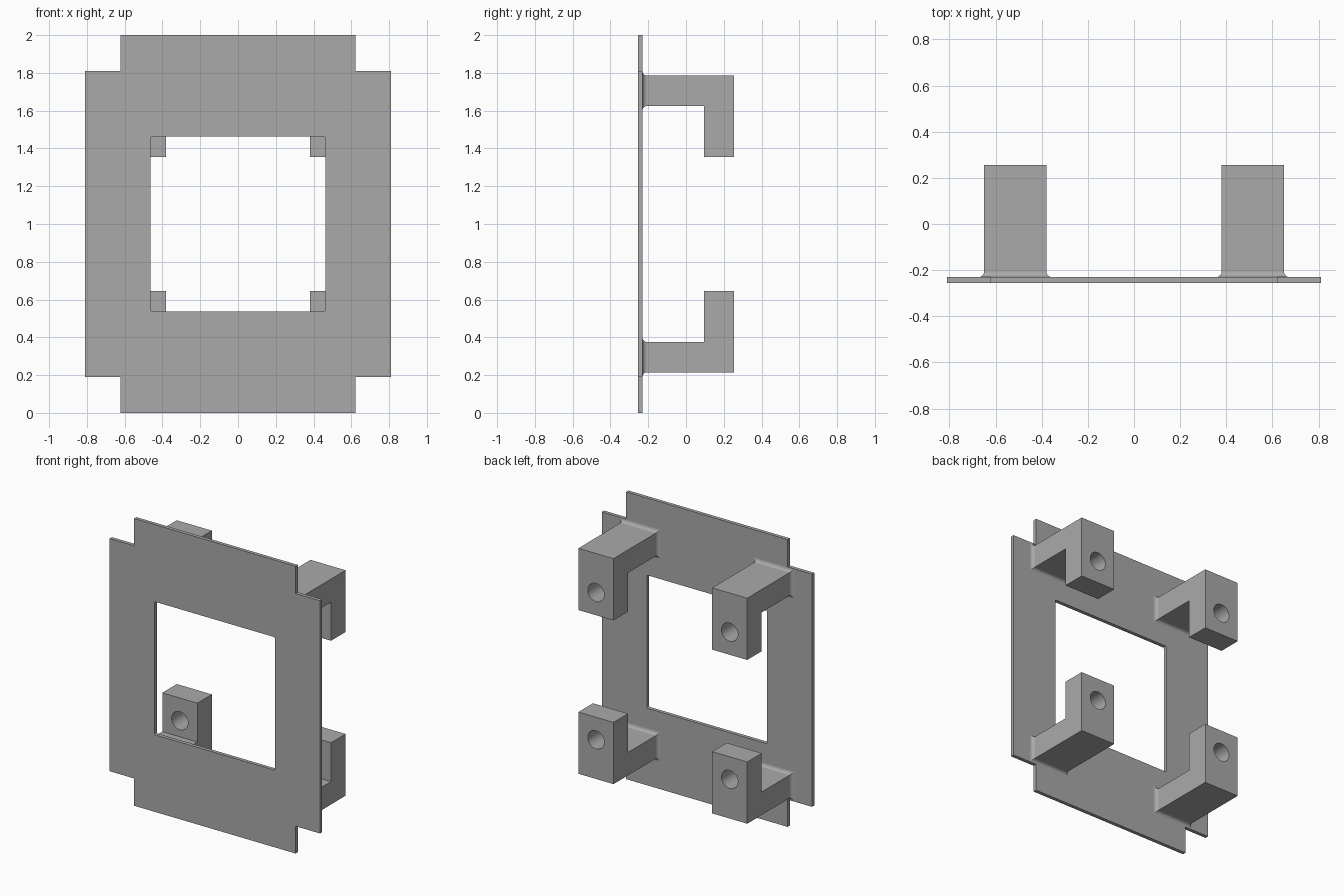
import bpy, bmesh, math
from mathutils import Matrix

cube = bpy.data.objects.get("Cube")
if cube:
    bpy.data.objects.remove(cube, do_unlink=True)

grey = bpy.data.materials.new("plain_grey")
grey.use_nodes = True
grey.diffuse_color = (0.4, 0.4, 0.4, 1)
grey.node_tree.nodes["Principled BSDF"].inputs["Base Color"].default_value = grey.diffuse_color


def add_object(name, data):
    obj = bpy.data.objects.new(name, data)
    bpy.context.scene.collection.objects.link(obj)
    return obj


def mesh_from(bm, name):
    bmesh.ops.recalc_face_normals(bm, faces=bm.faces)
    mesh = bpy.data.meshes.new(name)
    bm.to_mesh(mesh)
    bm.free()
    mesh.materials.append(grey)
    return mesh


def evaluated_mesh(obj, name):
    deps = bpy.context.evaluated_depsgraph_get()
    mesh = bpy.data.meshes.new_from_object(obj.evaluated_get(deps))
    mesh.name = name
    return mesh


# Face plate: notched outline with a window, drawn as a filled curve
PLATE_BACK, PLATE_FRONT = -0.23, -0.255
quarter = [(0.81, 0), (0.81, 0.81), (0.622, 0.81), (0.622, 1)]
right_half = [(x, -z) for x, z in reversed(quarter[1:])] + quarter
outline = right_half + [(-x, -z) for x, z in right_half]

window = []
W, R = 0.463, 0.01
for q in range(4):
    mid = math.radians(45 + 90 * q)
    cx, cz = [math.copysign(W - R, f(mid)) for f in (math.cos, math.sin)]
    for step in range(5):
        a = math.radians(90 * q + 22.5 * step)
        window.append((cx + R * math.cos(a), cz + R * math.sin(a)))

curve = bpy.data.curves.new("plate_outline", "CURVE")
curve.dimensions = "2D"
curve.fill_mode = "BOTH"
curve.extrude = (PLATE_BACK - PLATE_FRONT) / 2
for points in (outline, window):
    spline = curve.splines.new("POLY")
    spline.points.add(len(points) - 1)
    for p, (x, z) in zip(spline.points, points):
        p.co = (x, z, 0, 1)
    spline.use_cyclic_u = True
sketch = add_object("plate_sketch", curve)
bpy.context.view_layer.update()
plate_mesh = evaluated_mesh(sketch, "face_plate")
bpy.data.objects.remove(sketch, do_unlink=True)
plate_mesh.transform(Matrix.Translation((0, (PLATE_BACK + PLATE_FRONT) / 2, 1))
                     @ Matrix.Rotation(math.pi / 2, 4, "X"))
plate_mesh.materials.clear()
plate_mesh.materials.append(grey)
plate_mesh.shade_flat()
add_object("face_plate", plate_mesh)

# Bracket arm: rectangular rings lofted backwards, flaring into the plate
HALF_W, ARM_LOW, ARM_HIGH = 0.135, 0.625, 0.785
LEG_Y, END_Y, LEG_DROP = 0.095, 0.255, 0.27
FILLET, STEPS = 0.023, 6
sections = [(PLATE_BACK - 0.01, FILLET)]
for i in range(STEPS + 1):
    a = math.pi / 2 * i / STEPS
    sections.append((PLATE_BACK + FILLET * (1 - math.cos(a)),
                     FILLET * (1 - math.sin(a))))
sections += [(LEG_Y, 0), (END_Y, 0)]

bm = bmesh.new()
rings = []
for y, o in sections:
    x, lo, hi = HALF_W + o, ARM_LOW - o, ARM_HIGH + o
    rings.append([bm.verts.new(c) for c in
                  ((-x, y, lo), (x, y, lo), (x, y, hi), (-x, y, hi))])
bm.faces.new(rings[0])
bm.faces.new(rings[-1])
for k, (a, b) in enumerate(zip(rings, rings[1:])):
    for j in range(4):
        n = (j + 1) % 4
        face = bm.faces.new((a[j], a[n], b[n], b[j]))
        face.smooth = 1 <= k <= STEPS
        bm.edges.get((a[j], b[j])).smooth = False
        if k == len(sections) - 2 and j == 0:
            leg_face = face

# Bracket leg: pull the underside of the arm's end towards the centre
leg = bmesh.ops.extrude_face_region(bm, geom=[leg_face])
bmesh.ops.translate(bm, vec=(0, 0, -LEG_DROP),
                    verts=[g for g in leg["geom"] if isinstance(g, bmesh.types.BMVert)])
if leg_face.is_valid:
    bmesh.ops.delete(bm, geom=[leg_face], context="FACES_ONLY")
blank = add_object("bracket_blank", mesh_from(bm, "bracket_blank"))

# Screw hole through the leg
bm = bmesh.new()
bmesh.ops.create_cone(bm, cap_ends=True, segments=48, radius1=0.063, radius2=0.063, depth=0.3,
                      matrix=Matrix.Translation((0, (LEG_Y + END_Y) / 2, 0.513))
                      @ Matrix.Rotation(math.pi / 2, 4, "X"))
for f in bm.faces:
    f.smooth = len(f.verts) == 4
drill = add_object("hole_cutter", mesh_from(bm, "hole_cutter"))
drill.hide_render = True
cut = blank.modifiers.new("screw_hole", "BOOLEAN")
cut.operation = "DIFFERENCE"
cut.solver = "EXACT"
cut.object = drill
bpy.context.view_layer.update()
bracket_mesh = evaluated_mesh(blank, "bracket")
for helper in (blank, drill):
    bpy.data.objects.remove(helper, do_unlink=True)

# Four brackets: the lower pair is turned upside down
for level, turn in (("upper", 0), ("lower", math.pi)):
    for side, x in (("left", 0.515), ("right", -0.515)):
        bracket = add_object(f"{level}_{side}_bracket", bracket_mesh)
        bracket.location = (x, 0, 1)
        bracket.rotation_euler.y = turn
